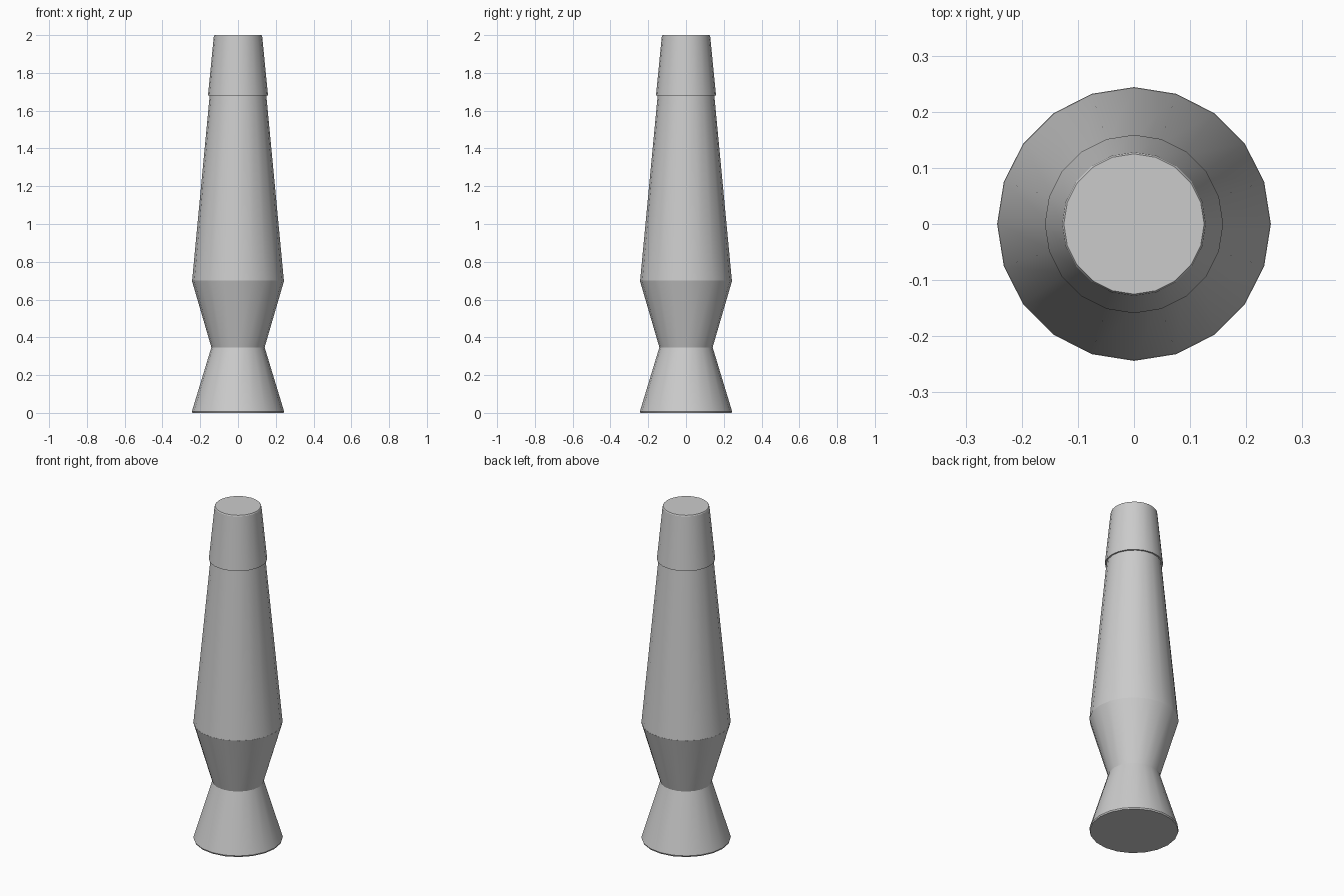
import bpy, bmesh, math

if "Cube" in bpy.data.objects:
    bpy.data.objects.remove(bpy.data.objects["Cube"])

SIDES = 20


def lathe(name, profile):
    """Closed solid of revolution from (radius, height) points, capped at both ends."""
    bm = bmesh.new()
    rings = []
    for r, z in profile:
        rings.append([bm.verts.new((r * math.cos(2 * math.pi * i / SIDES),
                                    r * math.sin(2 * math.pi * i / SIDES), z))
                      for i in range(SIDES)])
    for lower, upper in zip(rings, rings[1:]):
        for i in range(SIDES):
            j = (i + 1) % SIDES
            bm.faces.new((lower[i], lower[j], upper[j], upper[i]))
    bm.faces.new(rings[0][::-1])
    bm.faces.new(rings[-1])
    mesh = bpy.data.meshes.new(name)
    bm.to_mesh(mesh)
    bm.free()
    obj = bpy.data.objects.new(name, mesh)
    bpy.context.collection.objects.link(obj)
    bpy.ops.object.select_all(action='DESELECT')
    obj.select_set(True)
    bpy.context.view_layer.objects.active = obj
    bpy.ops.object.shade_smooth_by_angle(angle=math.radians(20))
    return obj


# Hourglass stand with a thin foot rim
lathe("base", [(0.241, 0), (0.244, 0.008), (0.141, 0.347), (0.244, 0.70)])

# Tapered glass vessel between stand and cap
lathe("glass_vessel", [(0.243, 0.70), (0.150, 1.68)])

# Tapered cap with a slight overhang and a fine top rim
lathe("cap", [(0.159, 1.68), (0.128, 1.994), (0.125, 2.0)])
